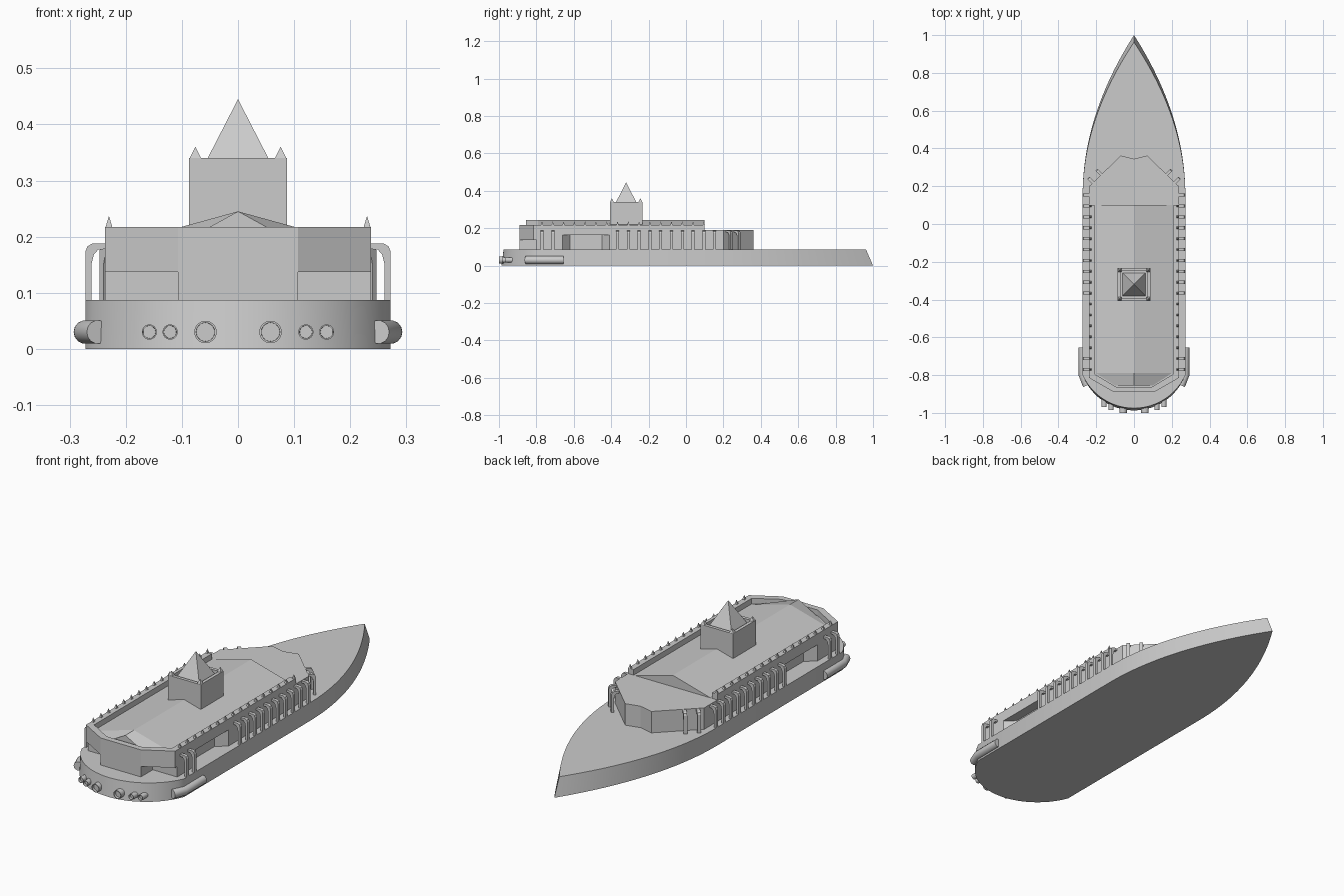
import bpy, bmesh, math
from mathutils import Matrix

cube = bpy.data.objects.get("Cube")
if cube:
    bpy.data.objects.remove(cube, do_unlink=True)

grey = bpy.data.materials.new("stone_grey")
grey.use_nodes = True
grey.diffuse_color = (0.6, 0.6, 0.6, 1)
grey.node_tree.nodes["Principled BSDF"].inputs["Base Color"].default_value = (0.6, 0.6, 0.6, 1)

DECK, EAVE, PARAPET = 0.087, 0.19, 0.217
HALF = 0.237


def add(name, data, matrix=None):
    ob = bpy.data.objects.new(name, data)
    bpy.context.collection.objects.link(ob)
    if not data.materials:
        data.materials.append(grey)
    if matrix:
        ob.matrix_world = matrix
    return ob


def finish(name, bm):
    bmesh.ops.recalc_face_normals(bm, faces=bm.faces)
    me = bpy.data.meshes.new(name)
    bm.to_mesh(me)
    bm.free()
    return add(name, me)


def smooth(ob):
    bpy.ops.object.select_all(action='DESELECT')
    ob.select_set(True)
    bpy.context.view_layer.objects.active = ob
    bpy.ops.object.shade_smooth_by_angle(angle=math.radians(30))


def loft(name, low, high):
    """Solid between two matching 3D outlines."""
    bm = bmesh.new()
    a = [bm.verts.new(p) for p in low]
    b = [bm.verts.new(p) for p in high]
    bm.faces.new(a)
    bm.faces.new(b)
    for i in range(len(a)):
        j = (i + 1) % len(a)
        bm.faces.new((a[i], a[j], b[j], b[i]))
    return finish(name, bm)


def prism(name, pts, z0, z1):
    return loft(name, [(x, y, z0) for x, y in pts], [(x, y, z1) for x, y in pts])


def full(half):
    """Mirror a half outline, running front to back, across x = 0."""
    return half + [(-x, y) for x, y in reversed(half) if x > 0]


def cone(name, x, y, z, half, height):
    bm = bmesh.new()
    bmesh.ops.create_cone(bm, cap_ends=True, segments=4, radius1=half * math.sqrt(2),
                          radius2=0, depth=height,
                          matrix=Matrix.Translation((x, y, z + height / 2))
                          @ Matrix.Rotation(math.pi / 4, 4, 'Z'))
    return finish(name, bm)


# Hull: pointed bow, straight sides, shallow round stern
def hull_outline(bow, sag, z):
    w, y0, n = 0.272, 0.15, 24
    pts = [(w * (1 - (1 - i / n) ** 2), y0 + (bow - y0) * (1 - i / n)) for i in range(n + 1)]
    r = (w * w + sag * sag) / (2 * sag)
    a = math.asin(w / r)
    for i in range(13):
        t = a * (1 - i / 12)
        pts.append((r * math.sin(t), -0.8 - sag + r - r * math.cos(t)))
    return [(x, y, z) for x, y in full(pts)]


smooth(loft("hull", hull_outline(1.0, 0.187, 0), hull_outline(0.962, 0.175, DECK)))

# Deckhouse in three levels: stern corners undercut, side alcoves, full width
front = [(0, 0.345), (0.07, 0.362), (HALF, 0.2)]
alcove = [(HALF, -0.41), (0.19, -0.45), (0.19, -0.62), (HALF, -0.66)]
stern = [(HALF, -0.815), (0.107, -0.89)]
step = [(HALF, -0.8), (0.107, -0.8), (0.107, -0.89)]
prism("deckhouse_lower", full(front + alcove + step), DECK, 0.137)
prism("deckhouse_middle", full(front + alcove + stern), 0.137, 0.165)
prism("deckhouse_upper", full(front + stern), 0.165, EAVE)

# Parapet around the sides and stern
outer = [(HALF, 0.1)] + stern
inner = [(0.208, 0.1), (0.208, -0.795), (0.095, -0.862)]
prism("parapet", full(outer) + full(inner)[::-1], EAVE, PARAPET)

# Shallow gabled roof
gable = [(-0.2, EAVE), (0.2, EAVE), (0, 0.245)]
loft("roof", [(x, 0.1, z) for x, z in gable], [(x, -0.79, z) for x, z in gable])
loft("roof_stern", [(x, -0.79, z) for x, z in gable],
     [(x * 0.5, -0.855, z) for x, z in gable])

# Flying buttress: arched profile standing off the wall
arch = [(-0.004, EAVE - 0.002), (0.022, EAVE - 0.002), (0.031, 0.183), (0.035, 0.174),
        (0.035, DECK), (0.024, DECK), (0.024, 0.152), (0.02, 0.168),
        (0.012, 0.177), (-0.004, 0.178)]
first = loft("buttress", [(x, -0.008, z) for x, z in arch], [(x, 0.008, z) for x, z in arch])
buttress_mesh = first.data
bpy.data.objects.remove(first)


def buttress(x, y, angle):
    add("buttress", buttress_mesh, Matrix.Translation((x, y, 0)) @ Matrix.Rotation(angle, 4, 'Z'))


bays = [-0.77 + 0.0577 * i for i in range(17)]
for side in (1, -1):
    turn = 0 if side > 0 else math.pi
    for i, y in enumerate(bays):
        if not -0.68 < y < -0.4:
            buttress(side * HALF, y, turn)
        if y < 0.1:
            cone("parapet_spike", side * 0.23, y, PARAPET, 0.006, 0.02)
    # Angled buttresses on the forward corners
    slant = math.atan2(0.167, 0.162)
    for t in (0.12, 0.38):
        buttress(side * (HALF - 0.167 * t), 0.2 + 0.162 * t,
                 slant if side > 0 else math.pi - slant)

# Tower with a sunken top, spire and corner spikes
TY, TOP = -0.32, 0.34
bm = bmesh.new()
bmesh.ops.create_cube(bm, size=1, matrix=Matrix.Translation((0, TY, (TOP + EAVE) / 2))
                      @ Matrix.Diagonal((0.174, 0.174, TOP - EAVE, 1)))
top = [max(bm.faces, key=lambda f: f.calc_center_median().z)]
bmesh.ops.inset_region(bm, faces=top, thickness=0.022)
bmesh.ops.inset_region(bm, faces=top, thickness=0.0005, depth=-0.015)
finish("tower", bm)
cone("spire", 0, TY, TOP - 0.015, 0.0617, 0.12)
for sx in (1, -1):
    for sy in (1, -1):
        cone("tower_spike", sx * 0.076, TY + sy * 0.076, TOP, 0.01, 0.02)


# Stern nozzles with recessed ends
def nozzle(x, r, end):
    bm = bmesh.new()
    length = end + 0.9
    bmesh.ops.create_cone(bm, cap_ends=True, segments=24, radius1=r, radius2=r, depth=-length,
                          matrix=Matrix.Translation((x, (end - 0.9) / 2, 0.03))
                          @ Matrix.Rotation(math.pi / 2, 4, 'X'))
    bmesh.ops.recalc_face_normals(bm, faces=bm.faces)
    cap = [min(bm.faces, key=lambda f: f.calc_center_median().y)]
    bmesh.ops.inset_region(bm, faces=cap, thickness=r * 0.17)
    bmesh.ops.inset_region(bm, faces=cap, thickness=0.0003, depth=-0.012)
    smooth(finish("nozzle", bm))


for side in (1, -1):
    for x, r, end in ((0.058, 0.02, -1.0), (0.121, 0.0135, -0.985), (0.158, 0.0135, -0.968)):
        nozzle(side * x, r, end)

    # Side pod: a tube that bends in with the stern
    cu = bpy.data.curves.new("side_pod", 'CURVE')
    cu.dimensions = '3D'
    cu.bevel_depth = 0.021
    cu.bevel_resolution = 5
    cu.use_fill_caps = True
    path = [(0.272, -0.655), (0.272, -0.8), (0.25, -0.855)]
    sp = cu.splines.new('POLY')
    sp.points.add(len(path) - 1)
    for p, (x, y) in zip(sp.points, path):
        p.co = (side * x, y, 0.03, 1)
    add("side_pod", cu)
